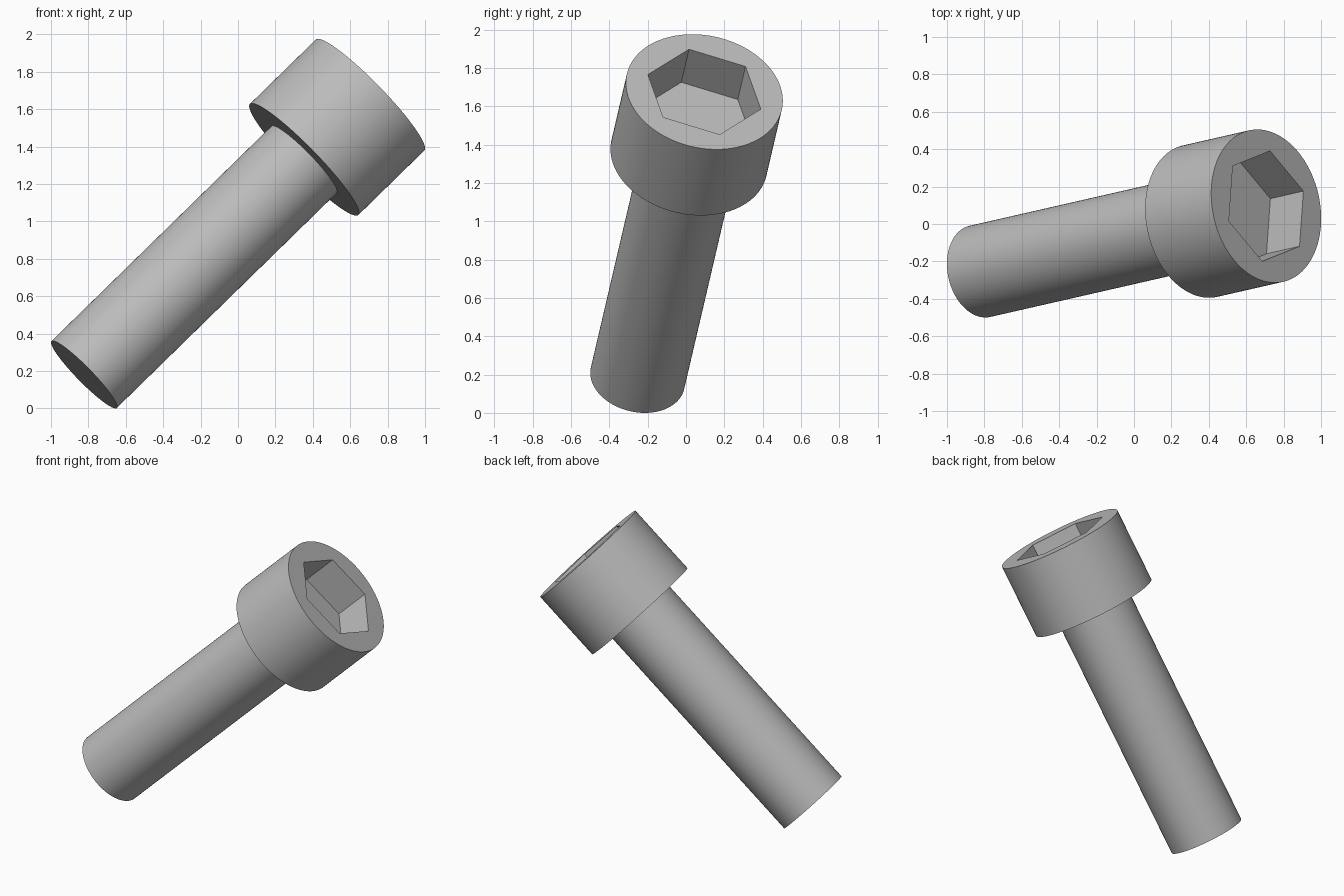
import bpy, bmesh, math
from mathutils import Vector, Matrix

if "Cube" in bpy.data.objects:
    bpy.data.objects.remove(bpy.data.objects["Cube"])

SEGMENTS = 128
SHANK_R, SHANK_LEN = 0.25, 1.667
HEAD_R, HEAD_TOP = 0.415, 2.167
SOCKET_R, SOCKET_DEPTH = 0.309, 0.25

# Tilted frame: z runs along the screw, x points at one socket corner
axis = Vector((0.706, 0.161, 0.69)).normalized()
corner = Vector((-0.199, -0.08, 0.222))
corner = (corner - axis * corner.dot(axis)).normalized()
pose = Matrix((corner, axis.cross(corner), axis)).transposed().to_4x4()
pose.translation = (-0.823, -0.253, 0.181)

# Single steel grey material
steel = bpy.data.materials.new("steel_grey")
steel.use_nodes = True
grey = (0.5, 0.5, 0.5, 1)
steel.diffuse_color = grey
steel.node_tree.nodes["Principled BSDF"].inputs["Base Color"].default_value = grey


def ring(bm, radius, z, count=SEGMENTS):
    return [bm.verts.new((radius * math.cos(math.tau * i / count),
                          radius * math.sin(math.tau * i / count), z))
            for i in range(count)]


def band(bm, a, b):
    for i in range(len(a)):
        j = (i + 1) % len(a)
        bm.faces.new((a[i], a[j], b[j], b[i]))


def loop_edges(bm, loop):
    return [bm.edges.get((v, loop[i - 1])) for i, v in enumerate(loop)]


def finish(bm, name):
    mesh = bpy.data.meshes.new(name)
    bm.transform(pose)
    bm.normal_update()
    bm.to_mesh(mesh)
    bm.free()
    mesh.materials.append(steel)
    obj = bpy.data.objects.new(name, mesh)
    bpy.context.collection.objects.link(obj)
    bpy.ops.object.select_all(action='DESELECT')
    obj.select_set(True)
    bpy.context.view_layer.objects.active = obj
    bpy.ops.object.shade_smooth_by_angle(angle=math.radians(30))


# Shank: plain cylinder wall with a flat tip
bm = bmesh.new()
tip = ring(bm, SHANK_R, 0)
bm.faces.new(tip[::-1])
band(bm, tip, ring(bm, SHANK_R, SHANK_LEN))
finish(bm, "shank")

# Head: underside, wall, then top face around a hexagonal socket
bm = bmesh.new()
neck = ring(bm, SHANK_R, SHANK_LEN)
lower = ring(bm, HEAD_R, SHANK_LEN)
upper = ring(bm, HEAD_R, HEAD_TOP)
rim = ring(bm, SOCKET_R, HEAD_TOP, 6)
floor = ring(bm, SOCKET_R, HEAD_TOP - SOCKET_DEPTH, 6)
band(bm, neck, lower)
band(bm, lower, upper)
band(bm, rim, floor)
bm.faces.new(floor)
fill = bmesh.ops.triangle_fill(bm, use_beauty=True, normal=(0, 0, 1),
                               edges=loop_edges(bm, upper) + loop_edges(bm, rim))
for face in fill["geom"]:
    if isinstance(face, bmesh.types.BMFace):
        face.normal_update()
        if face.normal.z < 0:
            face.normal_flip()
finish(bm, "socket_head")
